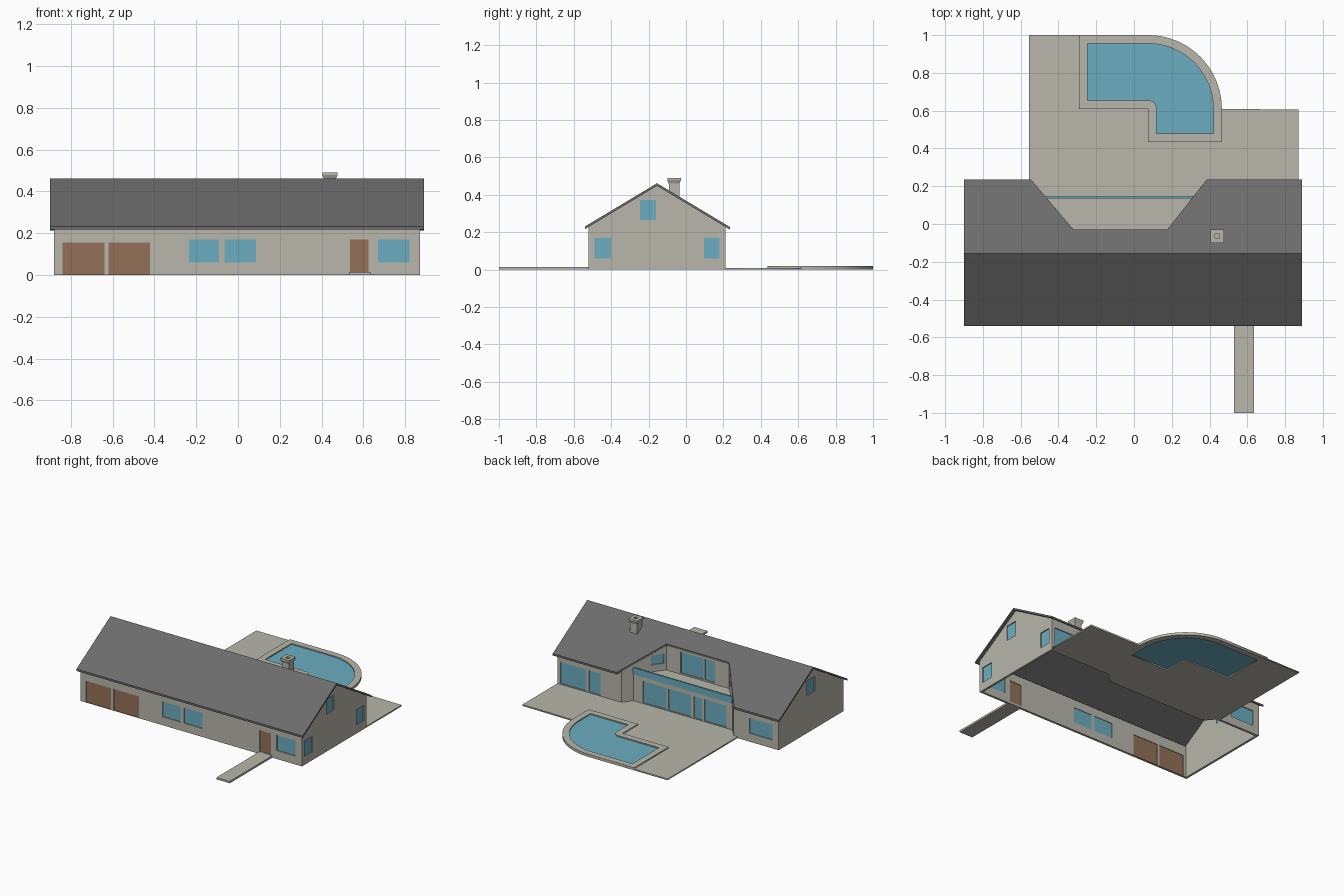
import bpy, bmesh, math
from mathutils import Vector

cube = bpy.data.objects.get("Cube")
if cube:
    bpy.data.objects.remove(cube, do_unlink=True)


def material(name, rgb):
    m = bpy.data.materials.new(name)
    m.use_nodes = True
    m.diffuse_color = (*rgb, 1)
    bsdf = next(n for n in m.node_tree.nodes if n.type == 'BSDF_PRINCIPLED')
    bsdf.inputs["Base Color"].default_value = (*rgb, 1)
    bsdf.inputs["Roughness"].default_value = 0.8
    return m


STONE = material("stone", (0.48, 0.47, 0.41))
ROOF = material("roof_grey", (0.15, 0.15, 0.15))
GLASS = material("glass_blue", (0.145, 0.42, 0.53))
WOOD = material("wood_brown", (0.30, 0.165, 0.095))

RIDGE_Y, RIDGE_Z, SLOPE, ROOF_T = -0.155, 0.462, 0.6, 0.014
FLOOR = 0.2


def roof_z(y):
    return RIDGE_Z - SLOPE * abs(y - RIDGE_Y)


def under(y):
    return roof_z(y) - ROOF_T


def finish(name, bm, mat):
    bmesh.ops.recalc_face_normals(bm, faces=bm.faces)
    me = bpy.data.meshes.new(name)
    bm.to_mesh(me)
    bm.free()
    me.materials.append(mat)
    ob = bpy.data.objects.new(name, me)
    bpy.context.collection.objects.link(ob)
    return ob


def extrude(bm, offset):
    geo = bmesh.ops.extrude_face_region(bm, geom=bm.faces[:], use_keep_orig=True)
    moved = [v for v in geo["geom"] if isinstance(v, bmesh.types.BMVert)]
    bmesh.ops.translate(bm, vec=offset, verts=moved)


def slab(name, faces, offset, mat):
    """Flat polygons that share corners, thickened along offset."""
    bm = bmesh.new()
    for pts in faces:
        bm.faces.new([bm.verts.new(p) for p in pts])
    bmesh.ops.remove_doubles(bm, verts=bm.verts, dist=1e-5)
    extrude(bm, Vector(offset))
    return finish(name, bm, mat)


def wall(name, a, b, outline, openings=(), thick=0.016):
    """Wall from a to b, outside on the right hand; outline and openings in (along, up).
    Each opening is (label, start, end, bottom, top, material)."""
    a, b = Vector((*a, 0)), Vector((*b, 0))
    u = (b - a).normalized()
    up = Vector((0, 0, 1))
    inward = up.cross(u)

    def at(s, z, depth=0.0):
        return a + u * s + up * z + inward * depth

    bm = bmesh.new()
    bm.faces.new([bm.verts.new(at(s, z)) for s, z in outline])
    for _, s0, s1, z0, z1, _ in openings:
        for co, no in ((at(s0, 0), u), (at(s1, 0), u), (at(0, z0), up), (at(0, z1), up)):
            bmesh.ops.bisect_plane(bm, geom=bm.verts[:] + bm.edges[:] + bm.faces[:],
                                   plane_co=co, plane_no=no)
    holes = []
    for f in bm.faces:
        c = f.calc_center_median()
        s = (c - a).dot(u)
        if any(o[1] < s < o[2] and o[3] < c.z < o[4] for o in openings):
            holes.append(f)
    bmesh.ops.delete(bm, geom=holes, context='FACES')
    extrude(bm, inward * thick)
    finish(name, bm, STONE)
    # Recessed panes and doors
    for label, s0, s1, z0, z1, mat in openings:
        corners = [at(s, z, 0.007) for s, z in ((s0, z0), (s1, z0), (s1, z1), (s0, z1))]
        slab(name + "_" + label, [corners], inward * 0.005, mat)


def box(length, height):
    return [(0, 0), (length, 0), (length, height), (0, height)]


def window(x0, x1, z0=0.06, z1=0.17, label="window", mat=GLASS):
    return (label, x0, x1, z0, z1, mat)


def shifted(openings, start):
    """Turn positions on an axis into distances along a wall that begins at start."""
    out = []
    for o in openings:
        s = sorted(abs(v - start) for v in o[1:3])
        out.append((o[0], *s, *o[3:]))
    return out


# Main walls
W, E, S, N = -0.88, 0.87, -0.52, 0.21
BAY_Y, UPPER_Y = 0.145, -0.03
top = under(N)
front = [window(-0.84, -0.64, 0, 0.155, "garage_door", WOOD),
         window(-0.62, -0.42, 0, 0.155, "garage_door", WOOD),
         window(-0.235, -0.09), window(-0.065, 0.085), window(0.67, 0.82),
         window(0.535, 0.625, 0.015, 0.17, "front_door", WOOD)]
wall("front_wall", (W, S), (E, S), box(E - W, under(S)), shifted(front, W))

gable = [(0, 0), (N - S, 0), (N - S, top), (RIDGE_Y - S, under(RIDGE_Y)), (0, under(S))]
left = [window(-0.49, -0.4), window(0.095, 0.18), window(-0.245, -0.16, 0.265, 0.372)]
wall("left_gable_wall", (E, S), (E, N), gable, shifted(left, S))
gable_back = [(N - S - s, z) for s, z in gable]
wall("right_gable_wall", (W, N), (W, S), gable_back,
     shifted([window(-0.2, -0.11, 0.265, 0.372)], N))

doors = [window(0.645, 0.845, 0.015, 0.17, "terrace_door"),
         window(0.53, 0.62, 0.015, 0.17, "terrace_door")]
wall("back_wall_left", (E, N), (0.365, N), box(E - 0.365, top), shifted(doors, E))
wall("back_wall_right", (-0.524, N), (W, N), box(-0.524 - W, top),
     shifted([window(-0.83, -0.65)], -0.524))

# Recessed bay under the balcony
bay = [window(x0, x1, 0.015, 0.17, "terrace_door") for x0, x1 in
       ((0.053, 0.24), (-0.14, 0.038), (-0.23, -0.163), (-0.42, -0.246))]
wall("bay_wall", (0.314, BAY_Y), (-0.469, BAY_Y), box(0.783, FLOOR), shifted(bay, 0.314))
upper = [window(-0.116, 0.063, FLOOR + 0.01, 0.36, "balcony_door"),
         window(-0.21, -0.13, FLOOR + 0.01, 0.36, "balcony_door")]
wall("upper_wall", (0.175, UPPER_Y), (-0.32, UPPER_Y),
     [(s, z + FLOOR - 0.015 if z == 0 else z) for s, z in box(0.495, under(UPPER_Y))],
     shifted(upper, 0.175))

# Slanted walls either side of the balcony
for name, outer, inner in (("slanted_wall_left", 0.365, 0.175), ("slanted_wall_right", -0.524, -0.32)):
    length = math.hypot(outer - inner, N - UPPER_Y)
    mid = length * (N - BAY_Y) / (N - UPPER_Y)
    shape = [(0, 0), (mid, 0), (mid, FLOOR - 0.015), (length, FLOOR - 0.015),
             (length, under(UPPER_Y)), (0, top)]
    span = (length * 0.66, length * 0.94)
    if outer > 0:
        wall(name, (outer, N), (inner, UPPER_Y), shape, [window(*span, 0.25, 0.318)])
    else:
        wall(name, (inner, UPPER_Y), (outer, N), [(length - s, z) for s, z in shape],
             [window(length - span[1], length - span[0], 0.25, 0.318)])

# Balcony floor and glass railing
slab("balcony_floor", [[(0.314, BAY_Y, FLOOR), (-0.469, BAY_Y, FLOOR),
                        (-0.32, UPPER_Y, FLOOR), (0.175, UPPER_Y, FLOOR)]], (0, 0, -0.015), STONE)
slab("balcony_railing", [[(0.314, BAY_Y + 0.003, FLOOR), (-0.469, BAY_Y + 0.003, FLOOR),
                          (-0.469, BAY_Y + 0.003, 0.248), (0.314, BAY_Y + 0.003, 0.248)]],
     (0, -0.012, 0), GLASS)

# Roof with a notch over the balcony
RW, RE, RN, RS = -0.9, 0.89, 0.235, -0.54
plan_front = [(RW, RS), (RE, RS), (RE, RIDGE_Y), (RW, RIDGE_Y)]
plan_back = [(RW, RIDGE_Y), (RE, RIDGE_Y), (RE, RN), (0.385, RN), (0.175, UPPER_Y),
             (-0.32, UPPER_Y), (-0.545, RN), (RW, RN)]
slab("roof", [[(x, y, roof_z(y)) for x, y in p] for p in (plan_front, plan_back)],
     (0, 0, -ROOF_T), ROOF)

# Chimney with flared cap and flue
bm = bmesh.new()
rings = []
for r, z in ((0.028, 0.34), (0.028, 0.46), (0.036, 0.478), (0.036, 0.49), (0.012, 0.49), (0.012, 0.465)):
    rings.append([bm.verts.new((0.44 + sx * r, -0.064 + sy * r, z))
                  for sx, sy in ((-1, -1), (1, -1), (1, 1), (-1, 1))])
for lo, hi in zip(rings, rings[1:]):
    for i in range(4):
        j = (i + 1) % 4
        bm.faces.new((lo[i], lo[j], hi[j], hi[i]))
bm.faces.new(rings[-1])
finish("chimney", bm, STONE)


# Terrace, pool rim and water
def arc(r, start, end, n=20):
    steps = [math.radians(start + (end - start) * i / n) for i in range(n + 1)]
    return [(0.075 + r * math.cos(t), 0.61 + r * math.sin(t)) for t in steps]


def plate(name, outlines, z0, z1, mat):
    """Filled outlines; later outlines cut holes in the first."""
    cu = bpy.data.curves.new(name, 'CURVE')
    cu.dimensions, cu.fill_mode, cu.extrude = '2D', 'BOTH', (z1 - z0) / 2
    for pts in outlines:
        sp = cu.splines.new('POLY')
        sp.points.add(len(pts) - 1)
        for p, (x, y) in zip(sp.points, pts):
            p.co = (x, y, 0, 1)
        sp.use_cyclic_u = True
    tmp = bpy.data.objects.new(name + "_curve", cu)
    bpy.context.collection.objects.link(tmp)
    me = bpy.data.meshes.new_from_object(tmp.evaluated_get(bpy.context.evaluated_depsgraph_get()))
    bpy.data.objects.remove(tmp, do_unlink=True)
    me.materials.clear()
    me.materials.append(mat)
    ob = bpy.data.objects.new(name, me)
    ob.location.z = (z0 + z1) / 2
    bpy.context.collection.objects.link(ob)


water = [(-0.245, 0.655), (-0.245, 0.955)] + arc(0.345, 90, 0) + [(0.42, 0.48), (0.12, 0.48)] + arc(0.045, 0, 90, 6)
rim = [(-0.29, 0.61), (-0.29, 1.0)] + arc(0.39, 90, 0) + [(0.465, 0.435), (0.075, 0.435), (0.075, 0.61)]
terrace = [(-0.555, N), (-0.555, 1.0)] + arc(0.39, 90, 0) + [
    (E, 0.605), (E, N), (0.365, N), (0.314, BAY_Y), (-0.469, BAY_Y), (-0.524, N)]
plate("terrace", [terrace, water], 0, 0.01, STONE)
plate("pool_rim", [rim, water], 0.01, 0.019, STONE)
plate("pool_water", [water], 0.007, 0.011, GLASS)

# Front path
slab("front_path", [[(0.53, -1, 0.014), (0.635, -1, 0.014), (0.635, S, 0.014), (0.53, S, 0.014)]],
     (0, 0, -0.014), STONE)
